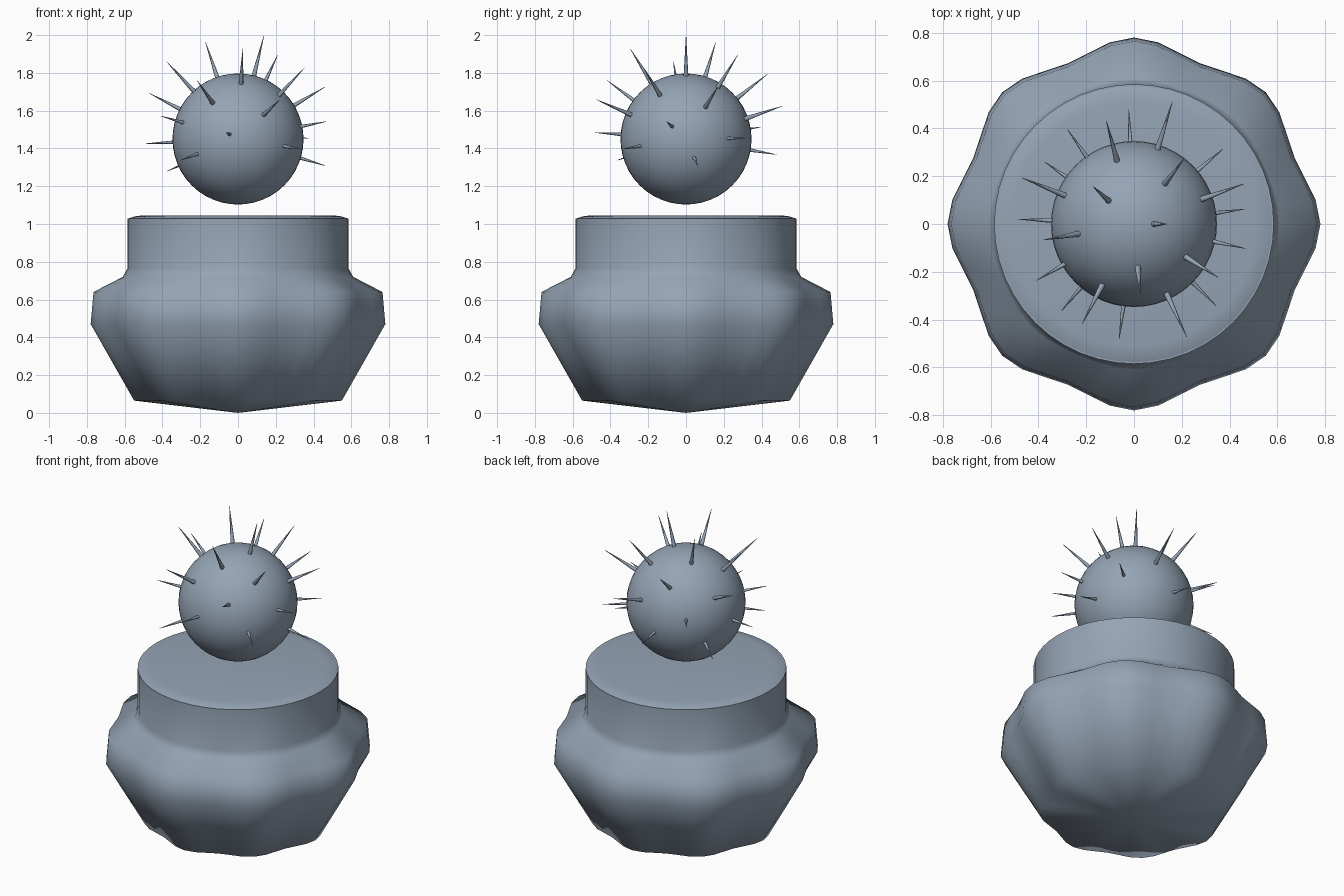
import bpy, bmesh, math
from mathutils import Vector

if "Cube" in bpy.data.objects:
    bpy.data.objects.remove(bpy.data.objects["Cube"])

SEGMENTS = 48
COLOR = (0.30, 0.37, 0.46, 1.0)

clay = bpy.data.materials.new("blue grey")
clay.use_nodes = True
clay.diffuse_color = COLOR
clay.node_tree.nodes["Principled BSDF"].inputs["Base Color"].default_value = COLOR


def finish(name, bm, angle):
    """Turn a bmesh into a smooth shaded object."""
    bmesh.ops.recalc_face_normals(bm, faces=bm.faces)
    mesh = bpy.data.meshes.new(name)
    bm.to_mesh(mesh)
    bm.free()
    mesh.materials.append(clay)
    obj = bpy.data.objects.new(name, mesh)
    bpy.context.collection.objects.link(obj)
    bpy.ops.object.select_all(action='DESELECT')
    obj.select_set(True)
    bpy.context.view_layer.objects.active = obj
    bpy.ops.object.shade_smooth_by_angle(angle=math.radians(angle))
    return obj


def lathe(name, profile, start_z, end_z, angle, lobes=8):
    """Spin (radius, height, lobe depth) rings, closing both ends to a point."""
    bm = bmesh.new()
    rings = []
    for radius, z, depth in profile:
        ring = []
        for i in range(SEGMENTS):
            a = math.tau * i / SEGMENTS
            r = radius - depth * (1 - math.cos(lobes * a)) / 2
            ring.append(bm.verts.new((r * math.cos(a), r * math.sin(a), z)))
        rings.append(ring)
    bottom = bm.verts.new((0, 0, start_z))
    top = bm.verts.new((0, 0, end_z))
    for i in range(SEGMENTS):
        j = (i + 1) % SEGMENTS
        bm.faces.new((bottom, rings[0][j], rings[0][i]))
        bm.faces.new((top, rings[-1][i], rings[-1][j]))
        for low, high in zip(rings, rings[1:]):
            bm.faces.new((low[i], low[j], high[j], high[i]))
    return finish(name, bm, angle)


# Lobed pot with a round neck
lathe("pot", [
    (0.55, 0.065, 0.04),
    (0.78, 0.47, 0.053),
    (0.765, 0.64, 0.052),
    (0.61, 0.72, 0.012),
    (0.585, 0.765, 0),
    (0.585, 1.03, 0),
], 0, 1.03, 80)

# Soil filling the neck, with a softened edge
lathe("soil", [
    (0.578, 0.98, 0),
    (0.578, 1.03, 0),
    (0.55, 1.04, 0),
    (0.51, 1.045, 0),
], 0.98, 1.045, 60)

# Round cactus
CENTER = Vector((0, 0, 1.45))
RADIUS = 0.347
bm = bmesh.new()
bmesh.ops.create_uvsphere(bm, u_segments=48, v_segments=24, radius=RADIUS)
bmesh.ops.translate(bm, verts=bm.verts, vec=CENTER)
finish("cactus_ball", bm, 60)

# Spines in a golden angle spiral, longer near the crown
GOLDEN = math.pi * (3 - math.sqrt(5))
SPINES, LONG_SPINES = 23, 12
bm = bmesh.new()
for i in range(SPINES):
    height = 1 - 0.06 * (i + 0.5)
    flat = math.sqrt(1 - height * height)
    out = Vector((flat * math.cos(GOLDEN * i), flat * math.sin(GOLDEN * i), height))
    tip, width = (0.562, 0.013) if i < LONG_SPINES else (0.487, 0.010)
    base = RADIUS - 0.01
    made = bmesh.ops.create_cone(bm, cap_ends=True, segments=8, radius1=width,
                                 radius2=0.001, depth=tip - base)
    turn = out.to_track_quat('Z', 'Y').to_matrix()
    bmesh.ops.rotate(bm, verts=made["verts"], cent=(0, 0, 0), matrix=turn)
    bmesh.ops.translate(bm, verts=made["verts"], vec=CENTER + out * (tip + base) / 2)
finish("spines", bm, 60)
